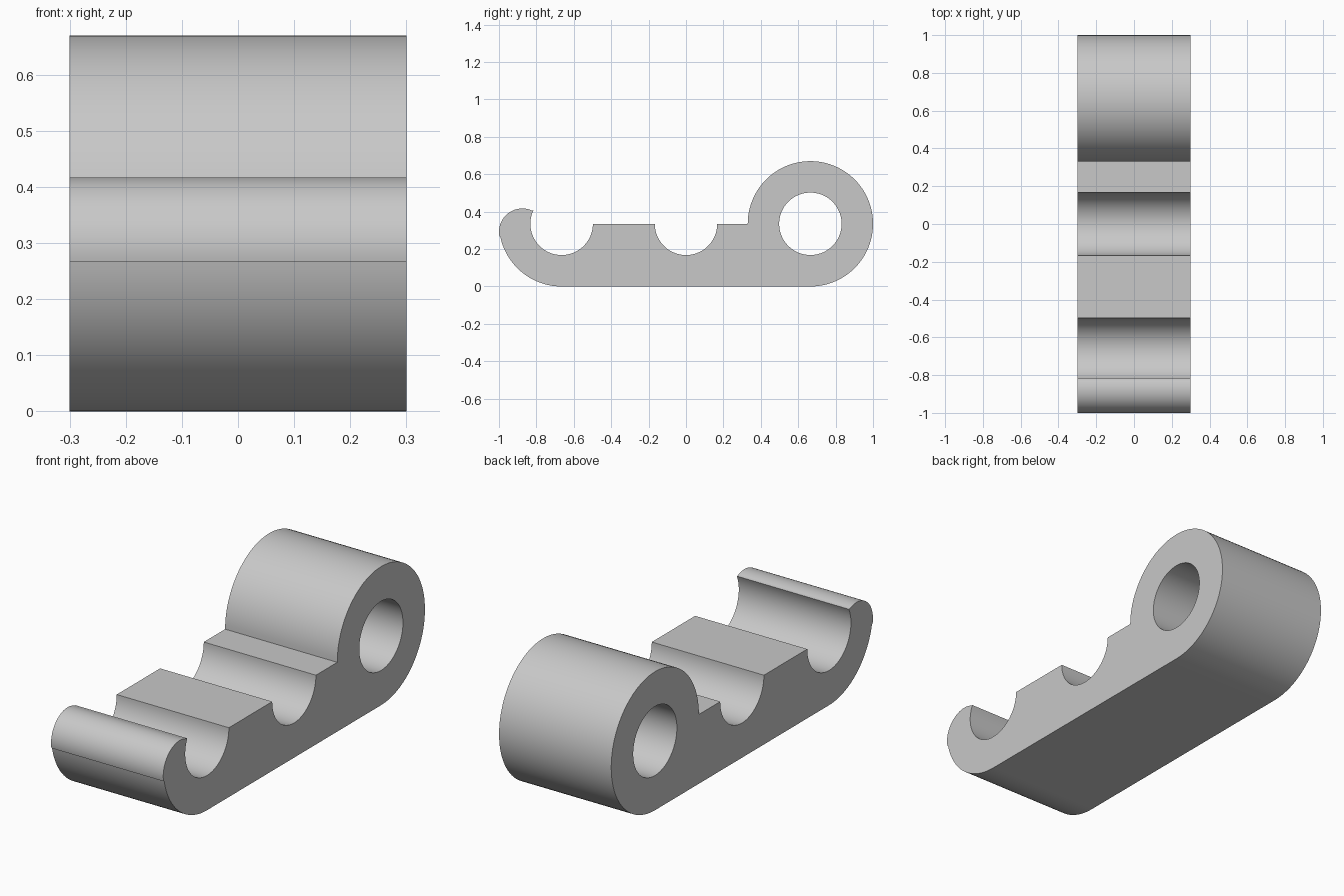
import bpy, bmesh, math

cube = bpy.data.objects.get("Cube")
if cube:
    bpy.data.objects.remove(cube, do_unlink=True)

R = 0.335          # outer radius of the eye, also the bar height
BORE = 0.167       # radius of the bore and the two notches
END = 0.665        # distance from the middle to the eye and hook centres
HALF_WIDTH = 0.3


def arc(cy, cz, r, start, stop, steps):
    """Points along an arc in the side plane, angles in degrees."""
    angles = [math.radians(start + (stop - start) * i / steps) for i in range(steps + 1)]
    return [(cy + r * math.cos(a), cz + r * math.sin(a)) for a in angles]


# Outline, anticlockwise: eye, two notches, hook tip, hook back
outline = arc(END, R, R, -90, 180, 72)
outline += arc(0, R, BORE, 0, -180, 48)
outline += arc(-END, R, BORE, 0, -205, 54)
outline += arc(-0.875, 0.292, 0.125, 66, 191.6, 32)
outline += arc(-END, R, R, 191.6, 270, 28)
bore = arc(END, R, BORE, 0, 360, 72)[:-1]

# Fill the profile around the bore, then extrude it across the width
bm = bmesh.new()
edges = []
for loop in (outline, bore):
    verts = [bm.verts.new((-HALF_WIDTH, y, z)) for y, z in loop]
    edges += [bm.edges.new((v, verts[i - 1])) for i, v in enumerate(verts)]
bmesh.ops.triangle_fill(bm, use_beauty=True, edges=edges)
result = bmesh.ops.extrude_face_region(bm, geom=bm.faces[:], use_keep_orig=True)
moved = [g for g in result["geom"] if isinstance(g, bmesh.types.BMVert)]
bmesh.ops.translate(bm, verts=moved, vec=(2 * HALF_WIDTH, 0, 0))
bmesh.ops.recalc_face_normals(bm, faces=bm.faces[:])

mesh = bpy.data.meshes.new("notched_hook_bar")
bm.to_mesh(mesh)
bm.free()
bar = bpy.data.objects.new("notched_hook_bar", mesh)
bpy.context.collection.objects.link(bar)

# Plain grey
grey = bpy.data.materials.new("light_grey")
grey.use_nodes = True
colour = (0.58, 0.58, 0.58, 1)
grey.diffuse_color = colour
grey.node_tree.nodes["Principled BSDF"].inputs["Base Color"].default_value = colour
mesh.materials.append(grey)

# Smooth curved walls, sharp rims
bpy.ops.object.select_all(action="DESELECT")
bar.select_set(True)
bpy.context.view_layer.objects.active = bar
bpy.ops.object.shade_smooth_by_angle(angle=math.radians(30))
